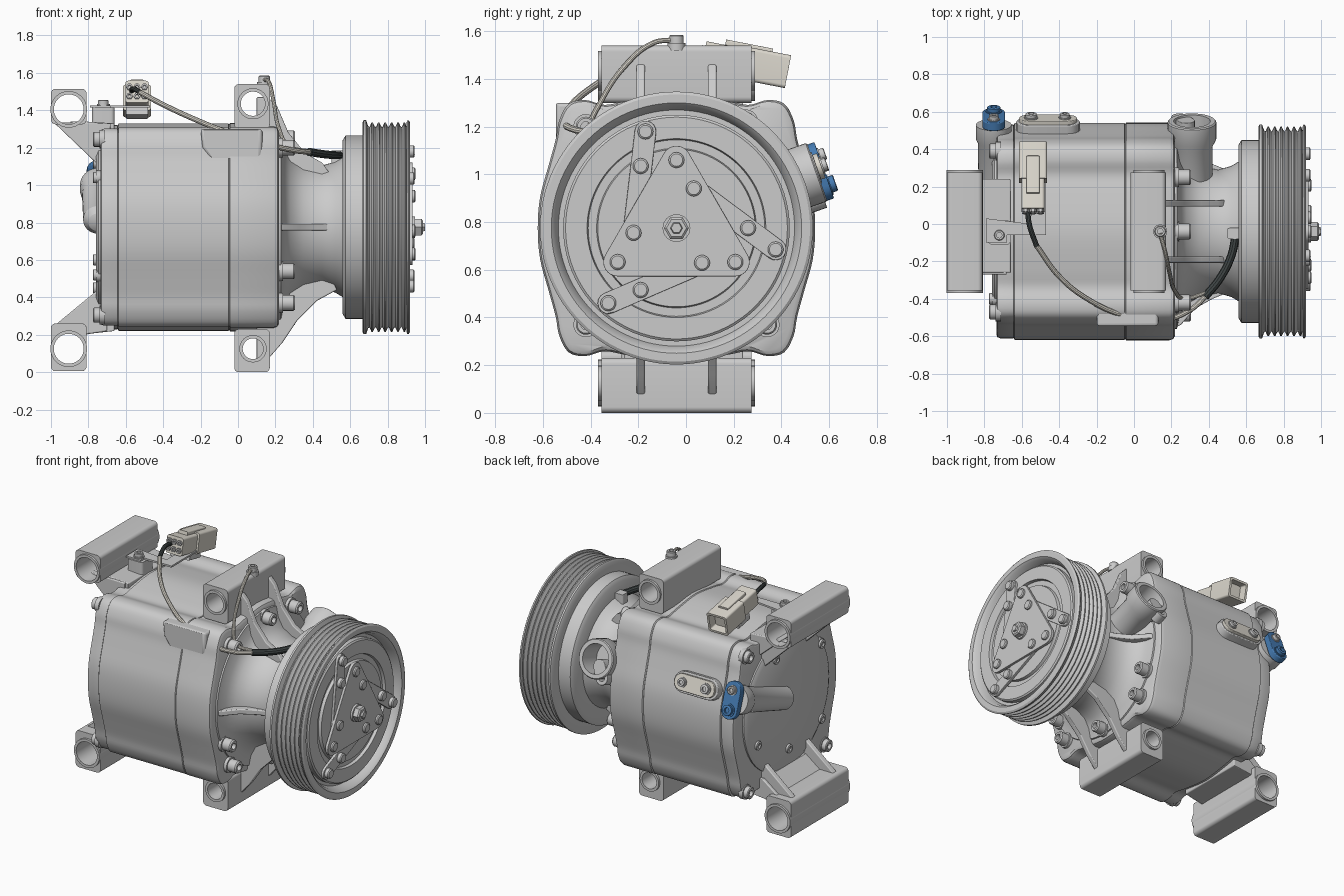
import bpy, bmesh, math
from mathutils import Matrix, Vector

if "Cube" in bpy.data.objects:
    bpy.data.objects.remove(bpy.data.objects["Cube"])

CY, CZ = -0.04, 0.775                                   # shaft axis
XZ = Matrix(((1, 0, 0), (0, 0, -1), (0, 1, 0)))         # profile in x,z pushed along y
YZ = Matrix(((0, 0, 1), (1, 0, 0), (0, 1, 0)))          # profile in y,z pushed along x
XY = Matrix.Identity(3)
TILT = Vector((0, 0.94, 0.33)).normalized()             # direction of the side ports
SIDE = Matrix((Vector((1, 0, 0)), TILT.cross(Vector((1, 0, 0))), TILT)).transposed()


def material(name, col):
    m = bpy.data.materials.new(name)
    m.diffuse_color = (*col, 1)
    m.use_nodes = True
    m.node_tree.nodes["Principled BSDF"].inputs["Base Color"].default_value = m.diffuse_color
    return m


WHITE = material("cream_plastic", (0.72, 0.69, 0.62))
BLACK = material("black_sleeve", (0.05, 0.06, 0.06))
BLUE = material("blue_cap", (0.06, 0.2, 0.45))


def add(name, bm, mat=None, bevel=0):
    bmesh.ops.remove_doubles(bm, verts=bm.verts, dist=1e-5)
    bmesh.ops.recalc_face_normals(bm, faces=bm.faces)
    me = bpy.data.meshes.new(name)
    bm.to_mesh(me)
    bm.free()
    ob = bpy.data.objects.new(name, me)
    bpy.context.collection.objects.link(ob)
    if mat:
        me.materials.append(mat)
    if bevel:
        b = ob.modifiers.new("bevel", "BEVEL")
        b.width, b.segments, b.limit_method, b.angle_limit = bevel, 3, "ANGLE", 0.7
    return ob


def loft(name, rings, mat=None, cap=False):
    bm = bmesh.new()
    vs = [[bm.verts.new(p) for p in r] for r in rings]
    n = len(vs[0])
    for a, b in zip(vs, vs[1:]):
        for i in range(n):
            bm.faces.new((a[i], a[(i + 1) % n], b[(i + 1) % n], b[i]))
    if cap:
        bm.faces.new(vs[0])
        bm.faces.new(vs[-1])
    return add(name, bm, mat)


def lathe(name, prof, loc, axis, n=32, mat=None):
    """prof: (height along axis, radius) pairs"""
    q = Vector(axis).to_track_quat("Z", "Y")
    loc = Vector(loc)
    angs = [2 * math.pi * i / n for i in range(n)]
    return loft(name, [[loc + q @ Vector((r * math.cos(a), r * math.sin(a), h)) for a in angs]
                       for h, r in prof], mat)


def from_curve(name, cu, mat, bevel=0, mtx=None):
    ob = bpy.data.objects.new(name, cu)
    bpy.context.collection.objects.link(ob)
    me = bpy.data.meshes.new_from_object(ob.evaluated_get(bpy.context.evaluated_depsgraph_get()))
    bpy.data.objects.remove(ob)
    bm = bmesh.new()
    bm.from_mesh(me)
    if mtx:
        bm.transform(mtx)
    return add(name, bm, mat, bevel)


def plate(name, loops, depth, loc, rot, mat=None, bevel=0.006):
    """flat outline with holes, thickened about loc"""
    cu = bpy.data.curves.new(name, "CURVE")
    cu.dimensions, cu.fill_mode, cu.extrude = "2D", "BOTH", depth / 2
    for pts in loops:
        s = cu.splines.new("POLY")
        s.points.add(len(pts) - 1)
        for p, v in zip(s.points, pts):
            p.co = (v[0], v[1], 0, 1)
        s.use_cyclic_u = True
    return from_curve(name, cu, mat, bevel, Matrix.Translation(loc) @ rot.to_4x4())


def tube(name, pts, r, mat):
    cu = bpy.data.curves.new(name, "CURVE")
    cu.dimensions, cu.bevel_depth, cu.bevel_resolution, cu.use_fill_caps = "3D", r, 3, True
    s = cu.splines.new("BEZIER")
    s.bezier_points.add(len(pts) - 1)
    for p, v in zip(s.bezier_points, pts):
        p.co, p.handle_left_type, p.handle_right_type = v, "AUTO", "AUTO"
    return from_curve(name, cu, mat)


def hull(pts, r, n=8):
    """counter-clockwise convex points grown by radius r"""
    out = []
    for i, p in enumerate(pts):
        o, q = pts[i - 1], pts[(i + 1) % len(pts)]
        a = math.atan2(p[1] - o[1], p[0] - o[0]) - math.pi / 2
        b = math.atan2(q[1] - p[1], q[0] - p[0]) - math.pi / 2
        t = (b - a) % (2 * math.pi)
        out += [(p[0] + r * math.cos(a + t * k / n), p[1] + r * math.sin(a + t * k / n)) for k in range(n + 1)]
    return out


def rect(x0, y0, x1, y1, r):
    return hull([(x0 + r, y0 + r), (x1 - r, y0 + r), (x1 - r, y1 - r), (x0 + r, y1 - r)], r)


def circle(x, y, r, n=32):
    return [(x + r * math.cos(2 * math.pi * i / n), y + r * math.sin(2 * math.pi * i / n)) for i in range(n)]


def bolt(name, loc, axis, r=0.038, h=0.05, mat=None):
    lathe(name, [(-0.02, 0), (-0.02, r * 1.25), (h * .25, r * 1.25), (h * .25, r), (h * .9, r), (h, r * .85),
                 (h, r * .5), (h * .5, r * .5), (h * .5, 0)], loc, axis, 20, mat)


# body: four-lobed section lofted along x
half = [(0, .555), (.2, .532), (.3, .515), (.38, .535), (.45, .52), (.49, .45), (.505, .37), (.535, .26), (.57, .13), (.58, 0)]
right = half + [(y, -z) for y, z in half[-2::-1]]
ctrl = [Vector(p) for p in right + [(-y, z) for y, z in right[-2:0:-1]]]
sec = []
for i in range(len(ctrl)):
    a, b, c, d = (ctrl[(i + k) % len(ctrl)] for k in (-1, 0, 1, 2))
    for t in (0, .25, .5, .75):
        sec.append(.5 * (2 * b + (c - a) * t + (2 * a - 5 * b + 4 * c - d) * t * t + (3 * b - a - 3 * c + d) * t ** 3))


def body(name, stations):
    loft(name, [[(x, CY + p.x * s, CZ + p.y * s) for p in sec] for x, s in stations], cap=True)


body("rear_head", [(-.735, .955), (-.73, .975), (-.715, .985), (-.645, .985), (-.638, .97)])
body("cylinder_block", [(-.645, .97), (-.638, 1), (-.052, 1), (-.045, .985)])
body("front_flange", [(-.05, .985), (-.042, 1.003), (.19, 1.003), (.21, .99), (.22, .96)])
lathe("rear_cover", [(0, .47), (.035, .47), (.05, .44), (.05, 0)], (-.71, CY, CZ), (-1, 0, 0), 48)
plate("corner_pad", [[(-.15, 1.14), (.13, 1.14), (.13, 1.3), (-.2, 1.3), (-.19, 1.2)]], .14, (0, -.475, 0), XZ, bevel=.015)

# neck between body and pulley
lathe("neck", [(.18, 0), (.18, .53), (.23, .52), (.245, .45), (.28, .39), (.35, .35), (.45, .33), (.52, .35), (.57, .38), (.57, 0)],
      (0, CY, CZ), (1, 0, 0), 64)
for y in (-.19, .11):
    plate("upper_neck_rib", [[(.1, 1.05), (.5, 1.05), (.45, 1.12), (.36, 1.17), (.27, 1.28), (.21, 1.42), (.16, 1.47), (.1, 1.47)]], .035, (0, y, 0), XZ)
    plate("lower_neck_rib", [[(.1, .06), (.17, .08), (.24, .16), (.32, .28), (.42, .38), (.53, .44), (.5, .5), (.1, .5)]], .035, (0, y, 0), XZ)
for s in (-1, 1):
    plate("side_neck_rib", [[(.18, s * .2), (.52, s * .2), (.52, s * .32), (.42, s * .36), (.33, s * .41), (.25, s * .5), (.18, s * .53)]],
          .035, (0, CY, CZ), XY)

# mounting lugs with cross holes and bushes
for name, x0, z0, x1, z1, hx, hz, r in (("rear_top_lug", -1, 1.325, -.81, 1.515, -.905, 1.405, .08),
                                        ("rear_bottom_lug", -1, .005, -.81, .26, -.905, .125, .08),
                                        ("front_top_lug", -.02, 1.3, .17, 1.54, .08, 1.435, .065),
                                        ("front_bottom_lug", -.02, .0, .17, .23, .08, .125, .055)):
    plate(name, [rect(x0, z0, x1, z1, .025), circle(hx, hz, r)], .63, (0, -.04, 0), XZ)
    plate(name + "_bush", [circle(hx, hz, r + .018), circle(hx, hz, r)], .66, (0, -.04, 0), XZ, bevel=0)

# rear lug webs and gussets
plate("rear_top_web", [[(-.9, 1.34), (-.74, 1.2), (-.66, 1.2), (-.66, 1.33), (-.82, 1.34)]], .5, (0, -.01, 0), XZ)
plate("rear_bottom_web", [[(-.84, .2), (-.66, .22), (-.66, .34), (-.76, .34), (-.88, .25)]], .5, (0, -.01, 0), XZ)
for y in (-.25, .2):
    plate("rear_top_gusset", [[(-.985, 1.335), (-.75, 1.11), (-.7, 1.11), (-.68, 1.33)]], .04, (0, y, 0), XZ)
    plate("rear_bottom_gusset", [[(-.98, .25), (-.82, .2), (-.7, .22), (-.7, .45), (-.75, .44)]], .04, (0, y, 0), XZ)

# bolts on both ends
for sy in (-1, 1):
    for sz in (-1, 1):
        bolt("corner_bolt", (-.73, CY + sy * .43, CZ + sz * .47), (-1, 0, 0), .04, .045)
for y, z in ((-.4, 1.04), (-.4, .52), (.1, 1.12), (.3, .6), (-.04, .45)):
    bolt("rear_bolt", (-.755, y, z), (-1, 0, 0), .03, .02)
for y, z in ((-.04, 1.25), (.25, 1.22), (-.48, .54), (-.42, .37), (.4, .54), (.34, .37), (-.42, 1.2), (-.04, .29)):
    bolt("flange_bolt", (.22, y, z), (1, 0, 0), .042, .085)

# pulley: coil housing, belt grooves, hollow face
prof = [(.56, .3), (.56, .465), (.575, .49), (.665, .49), (.665, .56), (.672, .572), (.685, .572)]
for i in range(6):
    x = .69 + i * .0345
    prof += [(x + .006, .54), (x + .013, .535), (x + .024, .56), (x + .031, .56)]
prof += [(.9, .54), (.903, .57), (.912, .572), (.92, .56), (.92, .525), (.905, .51), (.86, .495), (.86, 0)]
lathe("pulley", prof, (0, CY, CZ), (1, 0, 0), 96)
lathe("armature_disc", [(.85, .475), (.892, .475), (.9, .465), (.9, .375), (.88, .37), (.88, .335), (.9, .33), (.9, 0)],
      (0, CY, CZ), (1, 0, 0), 80)


def turn(p, k):
    v = Matrix.Rotation(k * math.tau / 3, 2) @ Vector(p)
    return v.x, v.y


# clutch hub: triangle, three spring straps, rivets and shaft nut
plate("hub_triangle", [hull([turn((0, .285), k) for k in range(3)], .06)], .02, (.923, CY, CZ), YZ, bevel=.004)
for k in range(3):
    plate("spring_strap", [hull([turn((-.13, .405), k), turn((-.18, -.02), k)], .045)], .02, (.907, CY, CZ), YZ, bevel=.004)
    for p, h in (((-.13, .405), .945), ((-.15, .26), .945), ((-.18, -.02), .95), ((0, .285), .95)):
        y, z = turn(p, k)
        lathe("rivet", [(.9, .033), (h - .006, .033), (h, .026), (h, 0)], (0, CY + y, CZ + z), (1, 0, 0), 20)
lathe("nut_washer", [(.93, .058), (.947, .058), (.947, 0)], (0, CY, CZ), (1, 0, 0), 32)
lathe("shaft_nut", [(.94, .052), (.98, .052), (.988, .042), (.988, .026), (1, .022), (1, 0)], (0, CY, CZ), (1, 0, 0), 6)

# suction port with bolt lug
end = Vector((.31, .55, 1.01))
lathe("suction_port", [(-.5, 0), (-.5, .11), (-.14, .11), (-.1, .13), (-.006, .13), (0, .124), (0, .098), (-.16, .095), (-.16, 0)],
      end, TILT, 40)
plate("port_lug", [hull([(-.065, .11), (-.03, .04)][::1], .045), circle(-.065, .11, .02, 16)], .07, end - TILT * .045, SIDE)

# discharge tube on the rear face and its blue cap
q = Vector((-.75, .53, 1.0))
lathe("discharge_tube", [(-.62, 0), (-.6, .05), (-.56, .078), (-.1, .085), (-.08, .095), (0, .095), (0, 0)], q, TILT)
plate("blue_cap", [hull([(0, -.065), (0, .065)], .06)], .045, q + TILT * .03, SIDE, BLUE, .01)
for v, r in ((-.065, .026), (.065, .035)):
    bolt("blue_cap_bolt", q + TILT * .05 + SIDE @ Vector((0, v, 0)), TILT, r, .03, BLUE if v > 0 else None)

# oblong side fitting
o = Vector((-.46, .52, 1.02))
plate("side_boss", [hull([(-.1, 0), (.1, 0)], .07)], .12, o - TILT * .03, SIDE, bevel=.01)
plate("side_fitting", [hull([(-.1, 0), (.1, 0)], .055)], .03, o + TILT * .035, SIDE, WHITE)
for u, r in ((-.09, .03), (.09, .026)):
    bolt("side_fitting_bolt", o + TILT * .05 + SIDE @ Vector((u, 0, 0)), TILT, r, .025)

# connector on its bracket
plate("bracket_post", [rect(-.78, -.11, -.66, .02, .02)], .14, (0, 0, 1.345), XY)
plate("bracket_strip", [[(-.79, -.1), (-.68, -.1), (-.68, -.06), (-.47, -.06), (-.47, .3), (-.55, .3), (-.55, 0), (-.79, .03)]], .012, (0, 0, 1.42), XY, bevel=0)
bolt("bracket_bolt", (-.72, -.06, 1.425), (0, 0, 1), .028, .03)
D = Matrix.Rotation(math.radians(-11), 3, "X")
F = D @ XZ
c = Vector((-.54, .25, 1.46))
plate("connector_shell", [rect(-.075, -.065, .075, .075, .015), rect(-.06, -.05, .06, .06, .01)], .2, c + D @ Vector((0, .08, 0)), F, WHITE, .003)
plate("connector_core", [rect(-.062, -.055, .062, .065, .015)], .3, c + D @ Vector((0, -.03, 0)), F, WHITE)
plate("connector_latch", [rect(-.035, .06, .035, .088, .008)], .2, c + D @ Vector((0, .0, 0)), F, WHITE, .003)
plate("connector_foot", [rect(-.06, -.1, .06, -.05, .008)], .12, c + D @ Vector((0, -.02, 0)), F)
for i in range(6):
    u, v = (i % 3 - 1) * .04, (i // 3) * .05 - .02
    lathe("connector_seal", [(0, .018), (.02, .018), (.02, .009), (.005, .009), (.005, 0)], c + D @ Vector((u, -.175, v)), D @ Vector((0, -1, 0)), 6)

# cables
tube("connector_sleeve", [(-.57, .1, 1.5), (-.56, .0, 1.515), (-.52, -.12, 1.495)], .014, BLACK)
tube("main_cable", [(-.525, -.11, 1.497), (-.4, -.28, 1.43), (-.25, -.4, 1.36), (-.05, -.49, 1.28), (.15, -.515, 1.22), (.3, -.46, 1.185), (.4, -.37, 1.175)], .014, WHITE)
tube("coil_sleeve", [(.38, -.39, 1.177), (.46, -.29, 1.165), (.52, -.17, 1.16), (.545, -.05, 1.16)], .022, BLACK)
tube("ground_cable", [(.14, -.05, 1.565), (.165, -.14, 1.55), (.19, -.26, 1.45), (.22, -.36, 1.3), (.27, -.4, 1.21), (.38, -.37, 1.18)], .011, WHITE)
bolt("ground_bolt", (.14, -.04, 1.54), (0, 0, 1), .03, .045)
plate("coil_clip", [rect(.5, -.08, .57, -.02, .01)], .07, (0, 0, 1.15), XY)

# smooth shading with sharp edges kept
bpy.ops.object.select_all(action="SELECT")
bpy.context.view_layer.objects.active = bpy.context.selected_objects[0]
bpy.ops.object.shade_smooth_by_angle(angle=math.radians(32))
